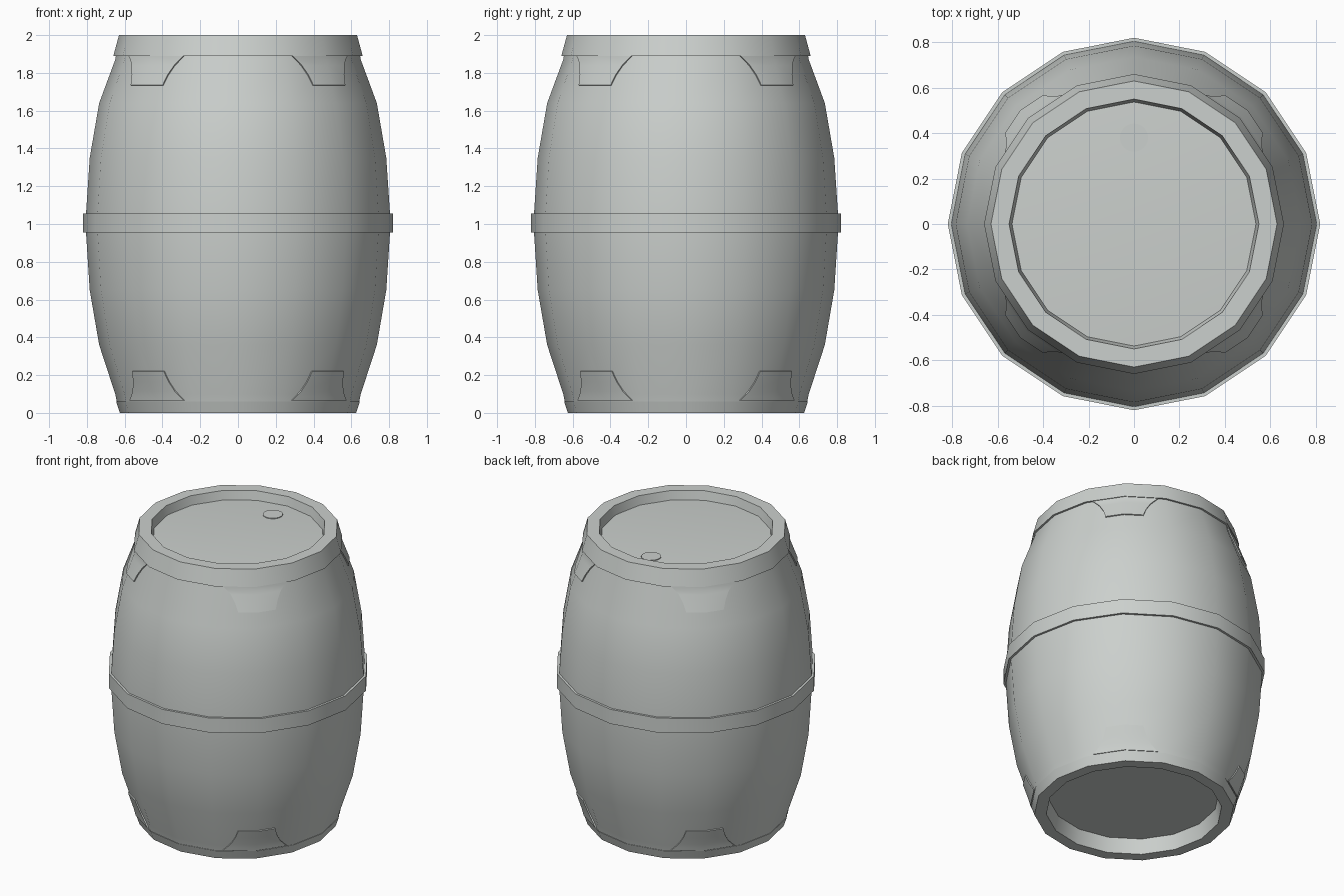
import bpy
import bmesh
from math import cos, sin, radians, pi

SIDES = 16

if "Cube" in bpy.data.objects:
    bpy.data.objects.remove(bpy.data.objects["Cube"], do_unlink=True)

grey = bpy.data.materials.new("pale_grey")
grey.use_nodes = True
colour = (0.60, 0.63, 0.61, 1)
grey.diffuse_color = colour
grey.node_tree.nodes["Principled BSDF"].inputs["Base Color"].default_value = colour


def finish(name, bm, angle=32):
    """Turn a bmesh into a shaded object."""
    bmesh.ops.recalc_face_normals(bm, faces=bm.faces)
    mesh = bpy.data.meshes.new(name)
    bm.to_mesh(mesh)
    bm.free()
    mesh.materials.append(grey)
    obj = bpy.data.objects.new(name, mesh)
    bpy.context.collection.objects.link(obj)
    bpy.ops.object.select_all(action="DESELECT")
    obj.select_set(True)
    bpy.context.view_layer.objects.active = obj
    bpy.ops.object.shade_smooth_by_angle(angle=radians(angle))
    return obj


def lathe(name, profile, closed=False, caps=False):
    """Revolve (radius, height) points around the z axis."""
    bm = bmesh.new()
    rings = [[bm.verts.new((r * cos(2 * pi * i / SIDES), r * sin(2 * pi * i / SIDES), z))
              for i in range(SIDES)] for r, z in profile]
    pairs = list(zip(rings, rings[1:]))
    if closed:
        pairs.append((rings[-1], rings[0]))
    for a, b in pairs:
        for i in range(SIDES):
            j = (i + 1) % SIDES
            bm.faces.new((a[i], a[j], b[j], b[i]))
    if caps:
        bm.faces.new(rings[0])
        bm.faces.new(rings[-1])
    return finish(name, bm)


# Bulging body, capped by the recessed floor and lid
BULGE = [(0.635, 0.03), (0.645, 0.13), (0.735, 0.36), (0.785, 0.65), (0.805, 0.96),
         (0.805, 1.05), (0.785, 1.35), (0.735, 1.64), (0.65, 1.87), (0.64, 1.93)]
BULGE[1] = (0.65, 0.1)
lathe("barrel_body", [(0.535, 0.10)] + BULGE + [(0.54, 1.94)], caps=True)

# Rims and middle hoop
lathe("top_rim", [(0.60, 1.89), (0.66, 1.89), (0.63, 2.0), (0.55, 2.0), (0.535, 1.93)], closed=True)
lathe("bottom_rim", [(0.60, 0.06), (0.645, 0.06), (0.625, 0.0), (0.55, 0.0), (0.53, 0.11)], closed=True)
lathe("middle_hoop", [(0.79, 0.955), (0.82, 0.955), (0.82, 1.055), (0.79, 1.055)], closed=True)

# Bung plate on the lid
bm = bmesh.new()
bmesh.ops.create_cone(bm, cap_ends=True, segments=32, radius1=0.062, radius2=0.062, depth=0.006)
bmesh.ops.translate(bm, verts=bm.verts, vec=(0, 0.38, 1.942))
finish("bung", bm)


def body_radius(z):
    for (r0, z0), (r1, z1) in zip(BULGE, BULGE[1:]):
        if z0 <= z <= z1:
            return r0 + (r1 - r0) * (z - z0) / (z1 - z0)


# Flared lugs hugging the body: distance from the rim edge and half angle
LUG = [(0.0, 18.5), (0.02, 16.5), (0.05, 14), (0.10, 11.5), (0.155, 9.9)]


def lug(name, centre, start, direction):
    bm = bmesh.new()
    rows = []
    for drop, half in LUG:
        z = start + direction * drop
        row = []
        for t in (-half, 0, half):
            flat = cos(pi / SIDES) / cos(radians(abs(t)) - pi / SIDES)
            r = body_radius(z) * flat + 0.008
            a = radians(centre + t)
            row.append(bm.verts.new((r * cos(a), r * sin(a), z)))
        rows.append(row)
    for a, b in zip(rows, rows[1:]):
        for i in range(2):
            bm.faces.new((a[i], a[i + 1], b[i + 1], b[i]))
    # Give the sheet an inner side sunk into the body
    bmesh.ops.recalc_face_normals(bm, faces=bm.faces)
    bmesh.ops.solidify(bm, geom=bm.faces[:], thickness=0.02)
    centre_r = sum(v.co.xy.length for v in bm.verts) / len(bm.verts)
    if centre_r > body_radius(start + direction * 0.08):
        bmesh.ops.scale(bm, verts=bm.verts, vec=(0.975, 0.975, 1))
    finish(name, bm)


for side, angle in (("back_left", 45), ("back_right", 135), ("front_right", 225), ("front_left", 315)):
    lug("top_lug_" + side, angle, 1.89, -1)
    lug("bottom_lug_" + side, angle, 0.065, 1)
